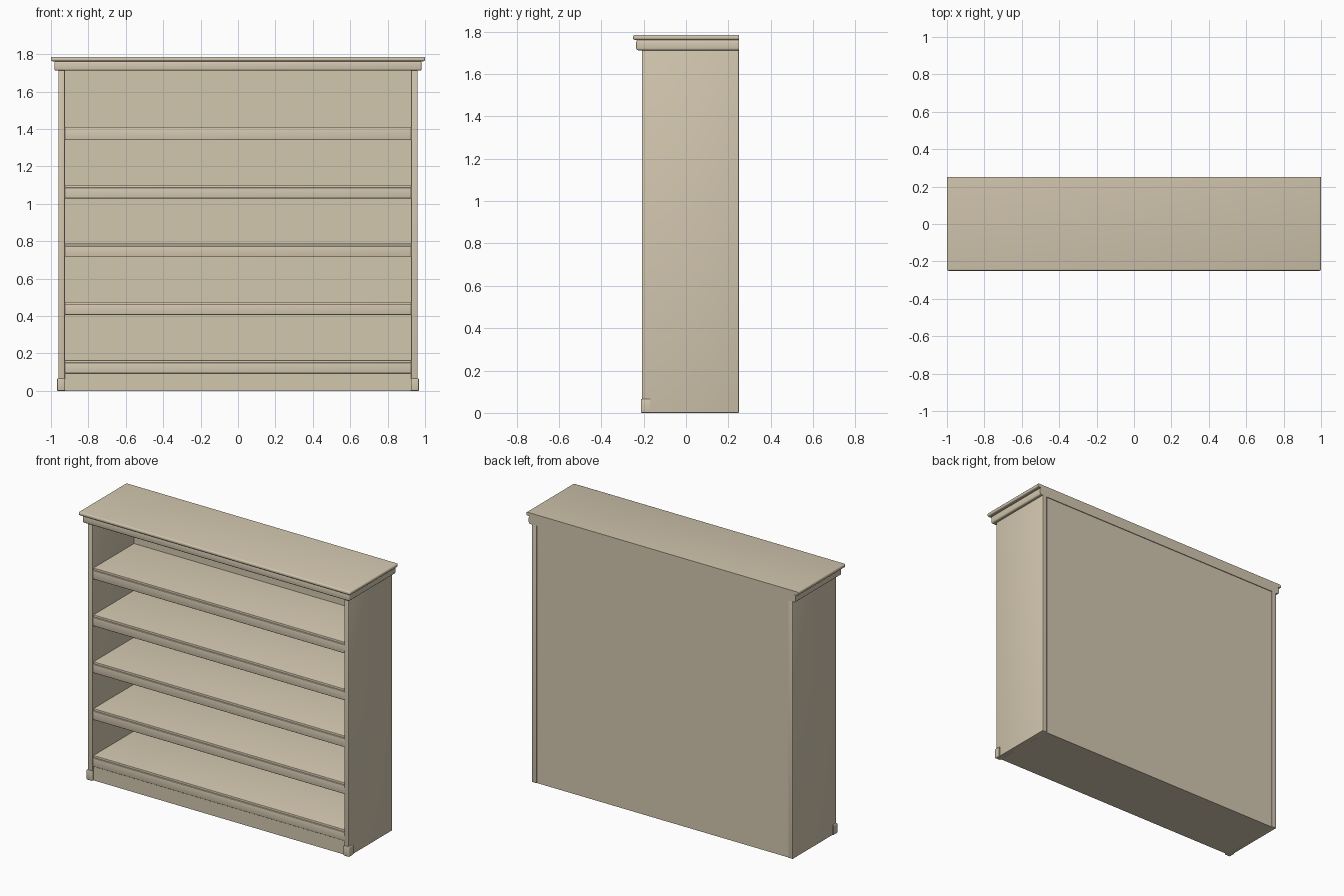
import bpy, bmesh

if "Cube" in bpy.data.objects:
    bpy.data.objects.remove(bpy.data.objects["Cube"])

wood = bpy.data.materials.new("pale_wood")
wood.diffuse_color = (0.65, 0.57, 0.43, 1)
wood.use_nodes = True
wood.node_tree.nodes["Principled BSDF"].inputs["Base Color"].default_value = wood.diffuse_color


def board(name, x, y, z, r=0.0, keep_back=True, segs=3):
    """Box from (min, max) ranges with rounded edges; the back can stay square."""
    bm = bmesh.new()
    bmesh.ops.create_cube(bm, size=1)
    for v in bm.verts:
        v.co = [lo + (c + 0.5) * (hi - lo) for c, (lo, hi) in zip(v.co, (x, y, z))]
    if r:
        edges = [e for e in bm.edges
                 if not (keep_back and all(abs(v.co.y - y[1]) < 1e-5 for v in e.verts))]
        bmesh.ops.bevel(bm, geom=edges, offset=r, segments=segs, profile=0.5,
                        affect='EDGES', clamp_overlap=True)
    mesh = bpy.data.meshes.new(name)
    bm.to_mesh(mesh)
    bm.free()
    mesh.materials.append(wood)
    ob = bpy.data.objects.new(name, mesh)
    bpy.context.collection.objects.link(ob)
    bpy.ops.object.select_all(action='DESELECT')
    ob.select_set(True)
    bpy.context.view_layer.objects.active = ob
    bpy.ops.object.shade_smooth_by_angle(angle=0.6)
    return ob


def mirror_x(ob):
    m = ob.modifiers.new("mirror", 'MIRROR')
    m.use_axis[0] = True


# Top slab and the cornice beneath it
board("top_slab", (-1, 1), (-0.25, 0.25), (1.762, 1.785), 0.008)
board("cornice", (-0.982, 0.982), (-0.235, 0.25), (1.712, 1.762), 0.01)

# Side panels and small front feet
mirror_x(board("side_panel", (0.926, 0.96), (-0.208, 0.25), (0, 1.715), 0.003, False))
mirror_x(board("front_foot", (0.924, 0.967), (-0.213, -0.17), (0, 0.066), 0.005))

# Back panel, set slightly in between the sides
board("back_panel", (-0.928, 0.928), (0.23, 0.245), (0, 1.715))

# Base box under the lowest shelf
board("base_plinth", (-0.928, 0.928), (-0.198, 0.235), (0, 0.098))

# Five shelves, each a thin board with a front rail under it
for i in range(5):
    top = 0.164 + i * 0.3117
    board(f"shelf_{i + 1}", (-0.928, 0.928), (-0.195, 0.235), (top - 0.03, top), 0.003)
    board(f"shelf_rail_{i + 1}", (-0.927, 0.927), (-0.205, -0.18),
          (top - 0.07, top - 0.013), 0.004)
